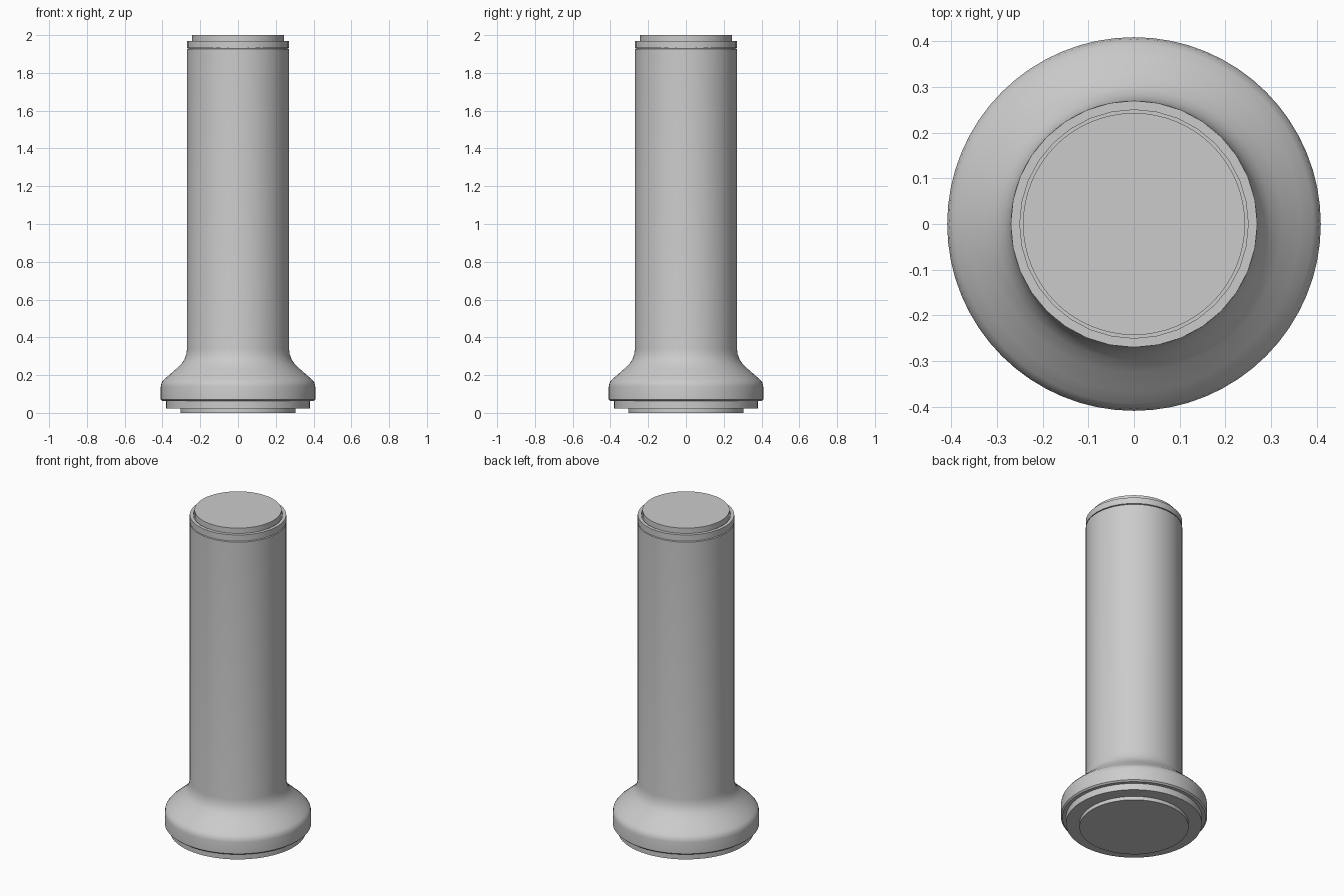
import bpy, bmesh, math

default = bpy.data.objects.get("Cube")
if default:
    bpy.data.objects.remove(default, do_unlink=True)

grey = bpy.data.materials.new("plain_grey")
grey.use_nodes = True
colour = (0.6, 0.6, 0.6, 1)
grey.diffuse_color = colour
grey.node_tree.nodes["Principled BSDF"].inputs["Base Color"].default_value = colour


def lathe(name, profile, sides):
    """Spin a (radius, height) profile around z; close both ends with flat caps."""
    bm = bmesh.new()
    rings = []
    for r, z in profile:
        angles = [2 * math.pi * i / sides for i in range(sides)]
        rings.append([bm.verts.new((r * math.cos(a), r * math.sin(a), z)) for a in angles])
    for low, high in zip(rings, rings[1:]):
        for i in range(sides):
            j = (i + 1) % sides
            bm.faces.new((low[i], low[j], high[j], high[i]))
    bm.faces.new(rings[0][::-1])
    bm.faces.new(rings[-1])
    mesh = bpy.data.meshes.new(name)
    bm.to_mesh(mesh)
    bm.free()
    mesh.materials.append(grey)
    obj = bpy.data.objects.new(name, mesh)
    bpy.context.collection.objects.link(obj)
    bpy.ops.object.select_all(action="DESELECT")
    obj.select_set(True)
    bpy.context.view_layer.objects.active = obj
    bpy.ops.object.shade_smooth_by_angle(angle=math.radians(35))
    return obj


# Stepped foot under the flared base
lathe("foot_pad", [(0.305, 0), (0.305, 0.022)], 64)
lathe("foot_ring", [(0.38, 0.022), (0.38, 0.062)], 64)

# Flared base blending into the long shaft
lathe("flared_shaft", [
    (0.40, 0.062), (0.409, 0.07), (0.409, 0.14), (0.405, 0.16), (0.393, 0.175),
    (0.365, 0.2), (0.325, 0.235), (0.298, 0.262), (0.283, 0.285),
    (0.274, 0.31), (0.27, 0.34), (0.27, 1.926), (0.262, 1.93)], 64)

# Collar separated by a fine seam, then the end cap
lathe("seam", [(0.262, 1.928), (0.262, 1.934)], 64)
lathe("top_collar", [(0.27, 1.932), (0.27, 1.97), (0.25, 1.97), (0.25, 1.96)], 32)
lathe("end_cap", [(0.243, 1.955), (0.243, 2.0)], 64)
